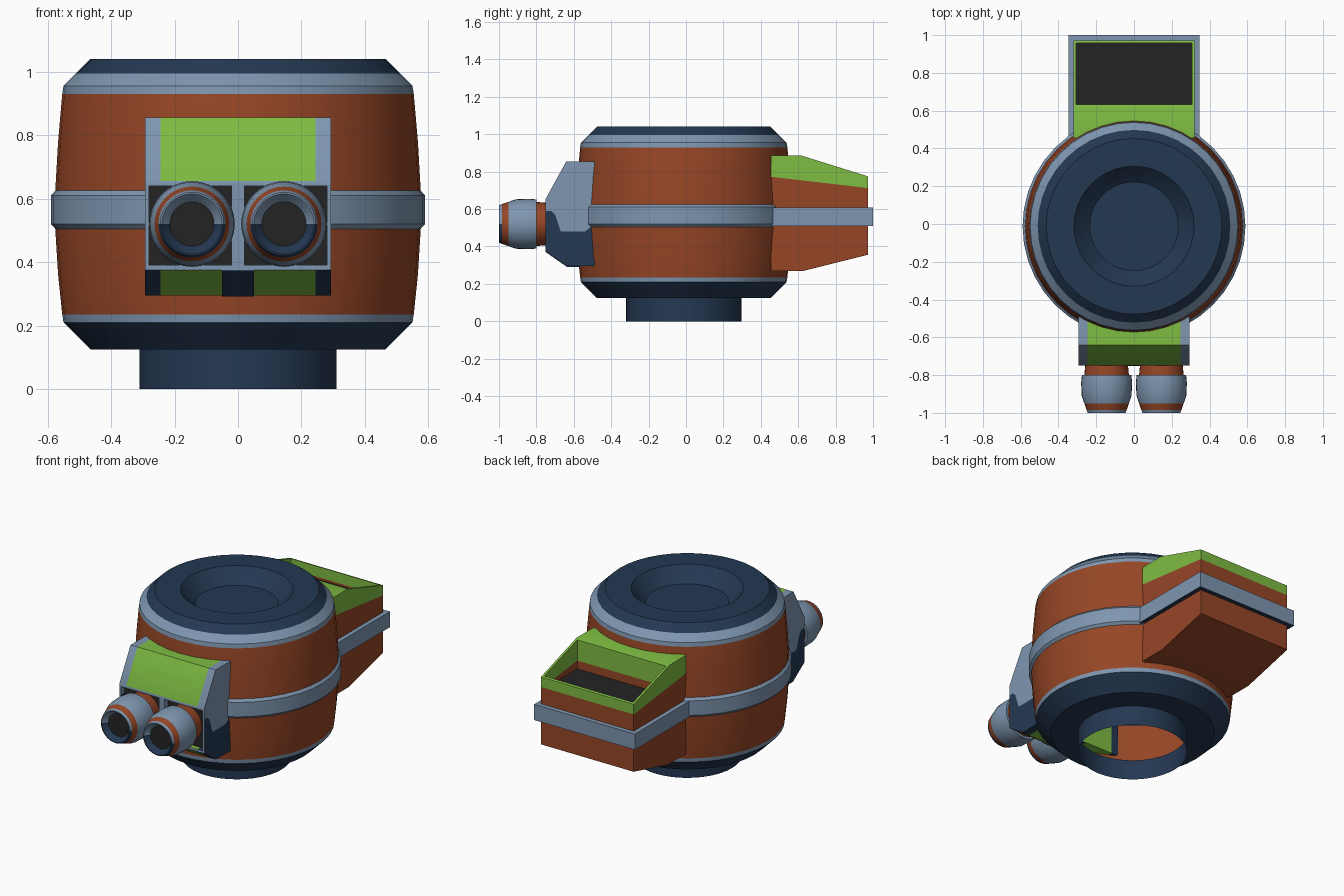
import bpy, bmesh, math
from mathutils import Matrix, Vector

if "Cube" in bpy.data.objects:
    bpy.data.objects.remove(bpy.data.objects["Cube"])


def lin(c):
    c /= 255
    return c / 12.92 if c <= 0.04045 else ((c + 0.055) / 1.055) ** 2.4


COLOURS = {"rust": (150, 70, 38), "green": (126, 188, 66), "steel": (126, 150, 176),
           "navy": (36, 56, 82), "charcoal": (36, 36, 36)}
NAMES = list(COLOURS)
MATS = []
for n, rgb in COLOURS.items():
    m = bpy.data.materials.new(n)
    m.diffuse_color = (*[lin(c) for c in rgb], 1)
    m.use_nodes = True
    m.node_tree.nodes["Principled BSDF"].inputs["Base Color"].default_value = m.diffuse_color
    MATS.append(m)


def finish(name, bm, rule=None):
    """Turn a bmesh into an object; rule(centre, normal) gives the colour."""
    bm.normal_update()
    if rule:
        for f in bm.faces:
            f.material_index = NAMES.index(rule(f.calc_center_median(), f.normal))
    me = bpy.data.meshes.new(name)
    bm.to_mesh(me)
    bm.free()
    for m in MATS:
        me.materials.append(m)
    ob = bpy.data.objects.new(name, me)
    bpy.context.collection.objects.link(ob)
    return ob


def prism(profile, x0, x1):
    """Extrude a (y, z) outline along x."""
    bm = bmesh.new()
    a = [bm.verts.new((x0, y, z)) for y, z in profile]
    b = [bm.verts.new((x1, y, z)) for y, z in profile]
    bm.faces.new(a)
    bm.faces.new(b[::-1])
    for i in range(len(a)):
        j = (i + 1) % len(a)
        bm.faces.new((a[i], b[i], b[j], a[j]))
    bmesh.ops.recalc_face_normals(bm, faces=bm.faces)
    return bm


def lathe(profile, segs):
    """Revolve (radius, z, colour of the next span) points around z."""
    bm = bmesh.new()
    rings = []
    for r, z, _ in profile:
        if r == 0:
            rings.append([bm.verts.new((0, 0, z))] * segs)
        else:
            rings.append([bm.verts.new((r * math.cos(2 * math.pi * i / segs),
                                        r * math.sin(2 * math.pi * i / segs), z)) for i in range(segs)])
    for k in range(len(rings) - 1):
        a, b = rings[k], rings[k + 1]
        for i in range(segs):
            j = (i + 1) % segs
            vs = (a[i], a[j], b[i]) if b[i] is b[j] else (a[i], a[j], b[j], b[i])
            bm.faces.new(vs).material_index = NAMES.index(profile[k][2])
    return bm


def rect(y0, y1, z0, z1):
    return [(y0, z0), (y1, z0), (y1, z1), (y0, z1)]


# Barrel body with open foot tube and dished top
body = lathe([(.31, 0, "navy"), (.31, .125, "navy"), (.465, .125, "navy"), (.55, .21, "steel"),
              (.554, .235, "rust"), (.567, .36, "rust"), (.576, .505, "steel"), (.59, .52, "steel"),
              (.59, .61, "steel"), (.576, .625, "rust"), (.567, .78, "rust"), (.554, .93, "steel"),
              (.55, .955, "steel"), (.51, .995, "navy"), (.465, 1.04, "navy"), (.318, 1.04, "navy"),
              (.27, .985, "navy"), (.235, .955, "navy"), (0, .955, "navy")], 40)
bmesh.ops.translate(body, verts=body.verts, vec=(0, -.012, 0))
finish("barrel_body", body)

# Rear hopper: solid block, pit pushed into its sloping top
hop = prism([(.455, .885), (.62, .885), (.972, .775), (.972, .355), (.63, .27), (.455, .27)], -.32, .32)
hop.normal_update()
top = max(hop.faces, key=lambda f: f.normal.z * (f.calc_center_median().y > .7))
bmesh.ops.inset_individual(hop, faces=[top], thickness=.02)
ext = bmesh.ops.extrude_discrete_faces(hop, faces=[top])["faces"][0]
for v in ext.verts:
    v.co.z = .70
bmesh.ops.bisect_plane(hop, geom=hop.verts[:] + hop.edges[:] + hop.faces[:],
                       plane_co=Vector((0, .63, .752)), plane_no=Vector((0, .1165, 1)))


def hopper_rule(c, n):
    if abs(c.x) < .305 and .635 < c.y < .957 and c.z > .69:
        return "charcoal" if c.z < .702 else "navy"
    return "green" if c.z > .752 - .1165 * (c.y - .63) else "rust"


finish("rear_hopper", hop, hopper_rule)
finish("hopper_band", prism(rect(.46, 1.0, .51, .608), -.347, .347),
       lambda c, n: "navy" if n.z < -.5 else "steel")


# Front housing: green core between two-tone side cheeks, with a recessed dark panel
def front(c, n, other):
    if n.y < -.95 and c.y < -.7:
        return "steel" if c.y < -.74 else "charcoal"
    return other


finish("housing_core", prism([(-.49, .855), (-.64, .855), (-.75, .655), (-.75, .64), (-.72, .64),
                              (-.72, .39), (-.75, .39), (-.75, .375), (-.635, .295), (-.49, .295)],
                             -.245, .245), lambda c, n: front(c, n, "green"))
upper = [(-.49, .855), (-.64, .855), (-.75, .655), (-.75, .64), (-.72, .64), (-.72, .59),
         (-.70, .57), (-.67, .48), (-.54, .48), (-.49, .52)]
lower = [(-.49, .52), (-.54, .48), (-.67, .48), (-.70, .57), (-.72, .59), (-.72, .39),
         (-.75, .39), (-.75, .375), (-.635, .295), (-.49, .295)]
for side, s in (("left", -1), ("right", 1)):
    finish(side + "_cheek_upper", prism(upper, s * .245, s * .293), lambda c, n: front(c, n, "steel"))
    finish(side + "_cheek_lower", prism(lower, s * .245, s * .293), lambda c, n: front(c, n, "navy"))
    finish(side + "_frame_upper", prism(rect(-.75, -.72, .59, .64), s * .28, s * .293),
           lambda c, n: "steel")
    finish(side + "_frame_lower", prism(rect(-.75, -.72, .39, .59), s * .28, s * .293),
           lambda c, n: "steel" if n.y < -.5 else "navy")
finish("frame_middle", prism(rect(-.75, -.72, .39, .64), -.02, .02), lambda c, n: "steel")
finish("chin_plate", prism([(-.75, .375), (-.752, .371), (-.637, .291), (-.49, .291), (-.49, .295),
                            (-.635, .295)], -.05, .05), lambda c, n: "navy")

# Twin nozzles pointing forwards, lower half of each lip dark
for side, s in (("left", -1), ("right", 1)):
    noz = lathe([(.11, .71, "rust"), (.118, .80, "steel"), (.131, .80, "steel"), (.135, .84, "steel"),
                 (.132, .91, "steel"), (.118, .95, "rust"), (.106, .985, "steel"), (.1, 1.0, "steel"),
                 (.095, 1.0, "steel"), (.07, .97, "charcoal"), (0, .97, "charcoal")], 32)
    bmesh.ops.transform(noz, verts=noz.verts,
                        matrix=Matrix.Translation((s * .145, 0, .52)) @ Matrix.Rotation(math.pi / 2, 4, 'X'))
    for f in noz.faces:
        c = f.calc_center_median()
        if c.y < -.98 and c.z < .52 and NAMES[f.material_index] == "steel":
            f.material_index = NAMES.index("navy")
    finish(side + "_nozzle", noz)

# Smooth the round parts, keep hard edges
bpy.ops.object.select_all(action='SELECT')
bpy.context.view_layer.objects.active = bpy.data.objects["barrel_body"]
bpy.ops.object.shade_smooth_by_angle(angle=math.radians(30))
